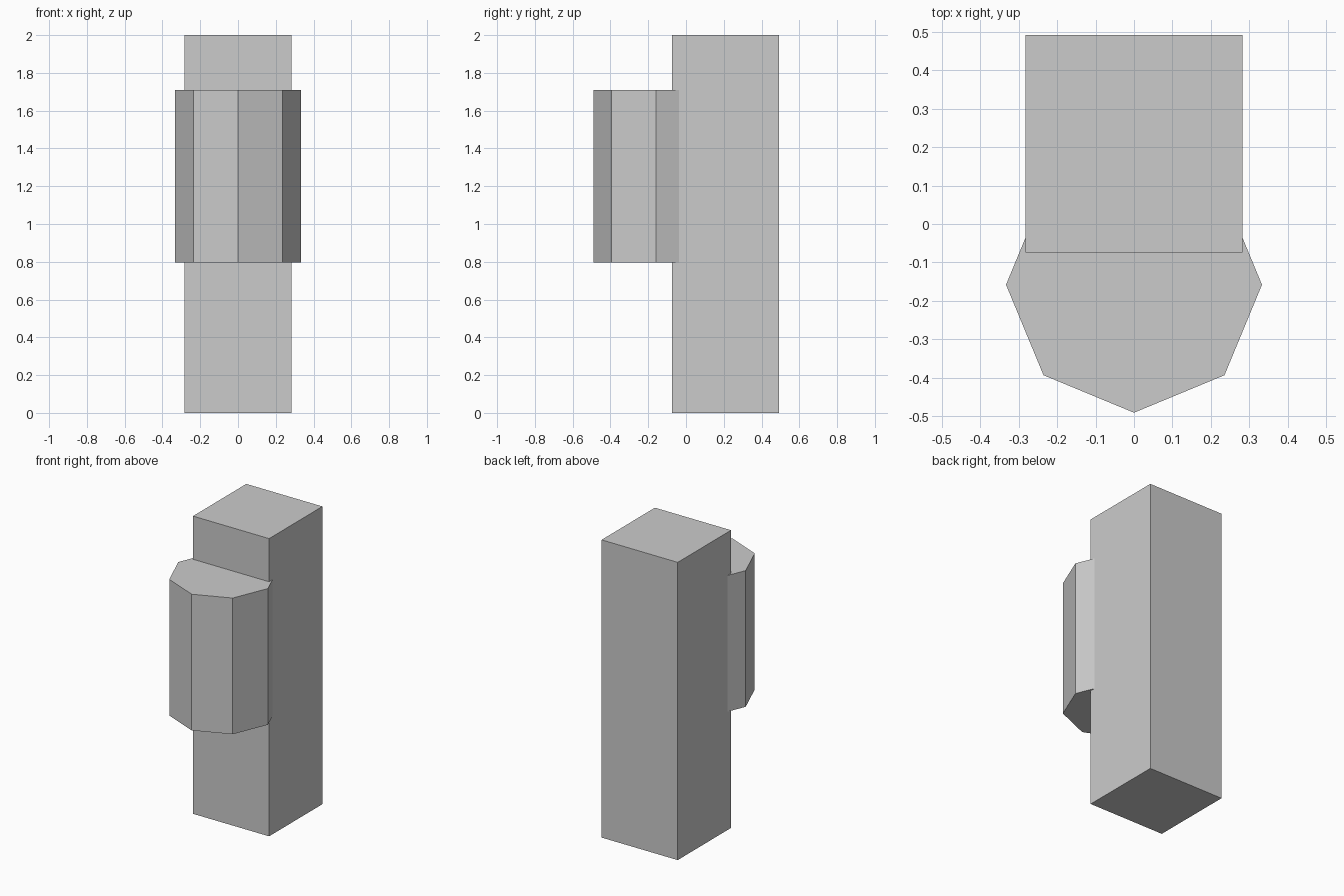
import bpy
import math

if "Cube" in bpy.data.objects:
    bpy.data.objects.remove(bpy.data.objects["Cube"])

# single flat grey
grey = bpy.data.materials.new("light_grey")
grey.diffuse_color = (0.6, 0.6, 0.6, 1.0)
grey.use_nodes = True
grey.node_tree.nodes["Principled BSDF"].inputs["Base Color"].default_value = grey.diffuse_color


def prism(name, sides, radius, y, z0, z1, turn=0.0):
    """Upright prism with flat sides between heights z0 and z1."""
    bpy.ops.mesh.primitive_cylinder_add(
        vertices=sides, radius=radius, depth=z1 - z0,
        location=(0, y, (z0 + z1) / 2))
    obj = bpy.context.object
    obj.name = name
    obj.rotation_euler.z = turn
    bpy.ops.object.transform_apply(location=False, rotation=True, scale=False)
    obj.data.materials.append(grey)
    return obj


# tall square column
prism("square_column", 4, 0.4, 0.209, 0.0, 2.0, math.radians(45))

# octagonal block set into the front of the column
prism("octagonal_block", 8, 0.333, -0.158, 0.795, 1.71)
